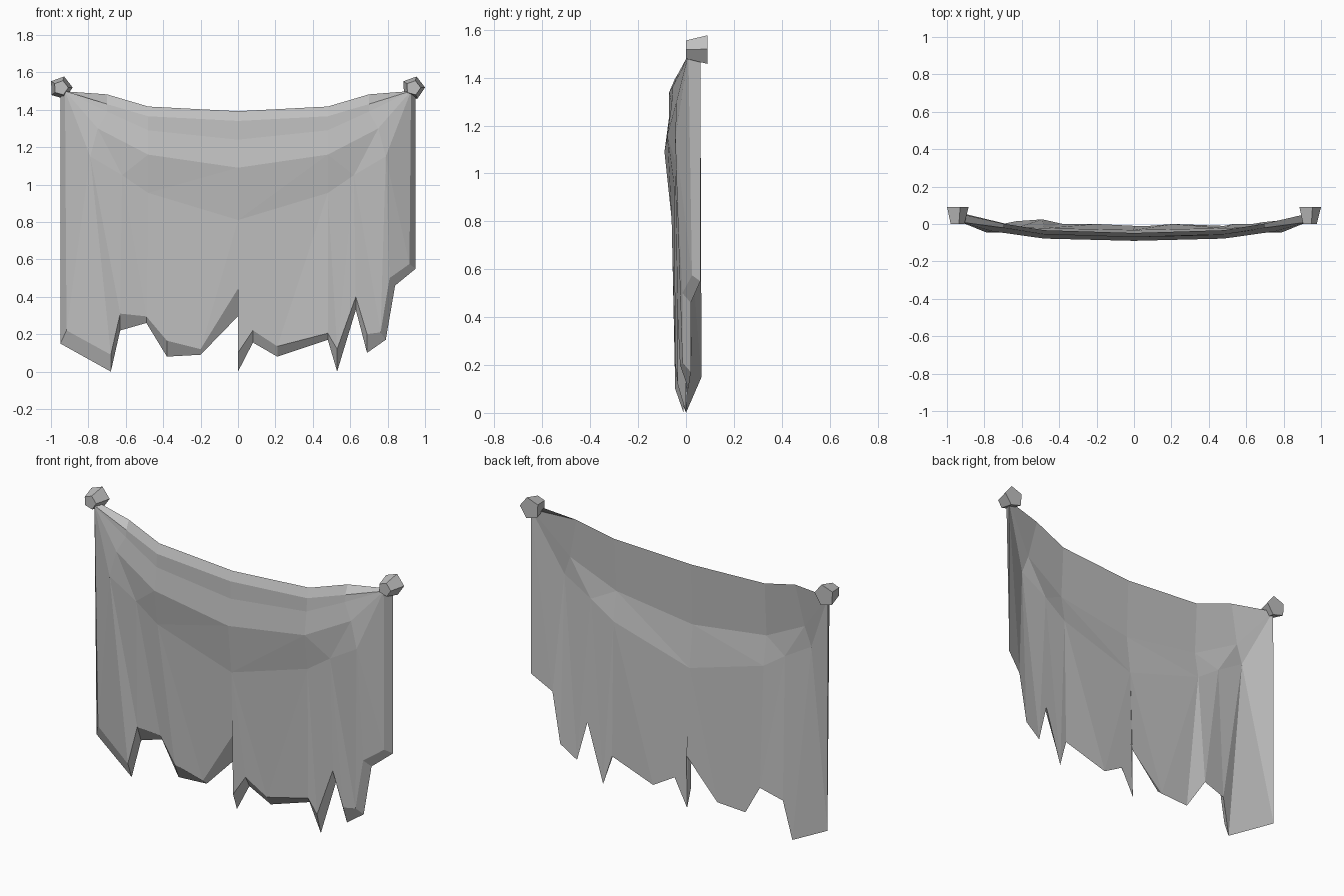
import bpy, bmesh, math
from mathutils import Vector

cube = bpy.data.objects.get("Cube")
if cube:
    bpy.data.objects.remove(cube, do_unlink=True)

grey = bpy.data.materials.new("plain_grey")
grey.use_nodes = True
colour = (0.53, 0.53, 0.53, 1)
grey.diffuse_color = colour
grey.node_tree.nodes["Principled BSDF"].inputs["Base Color"].default_value = colour


def finish(bm, name):
    """Turn a bmesh into a flat shaded object."""
    bmesh.ops.recalc_face_normals(bm, faces=bm.faces)
    mesh = bpy.data.meshes.new(name)
    bm.to_mesh(mesh)
    bm.free()
    mesh.materials.append(grey)
    obj = bpy.data.objects.new(name, mesh)
    bpy.context.collection.objects.link(obj)
    return obj


def mirrored_row(corner, half):
    """Full left-to-right line from a corner and the points of one half."""
    flip = lambda p: (-p[0], p[1], p[2])
    pts = [corner] + half
    left = [flip(p) for p in pts]
    return left + [p for p in reversed(pts) if p[0] > 0]


class Sheet:
    """Collects faces between lines, sharing points that coincide."""

    def __init__(self):
        self.bm = bmesh.new()
        self.known = {}

    def vert(self, p):
        key = tuple(round(c, 4) for c in p)
        if key not in self.known:
            self.known[key] = self.bm.verts.new(key)
        return self.known[key]

    def face(self, *pts):
        verts = list(dict.fromkeys(self.vert(p) for p in pts))
        if len(verts) > 2 and not self.bm.faces.get(verts):
            self.bm.faces.new(verts)

    def strip(self, a, b):
        """Quads between two lines of equal length."""
        for i in range(len(a) - 1):
            self.face(a[i], a[i + 1], b[i + 1], b[i])

    def fan(self, a, b):
        """Triangles between an upper line and a lower line, walking in x."""
        i = j = 0
        while i < len(a) - 1 or j < len(b) - 1:
            up = j == len(b) - 1 or (i < len(a) - 1 and a[i + 1][0] <= b[j + 1][0])
            if up:
                self.face(a[i], a[i + 1], b[j])
                i += 1
            else:
                self.face(a[i], b[j + 1], b[j])
                j += 1


# Sagging folds of the front, all gathered at the two upper corners
front_corner = (.925, .01, 1.5)
back_corner = (.95, .06, 1.5)
folds = [
    [(.7, -.02, 1.43), (.48, -.055, 1.365), (0, -.07, 1.34)],
    [(.7, -.025, 1.39), (.48, -.06, 1.29), (0, -.07, 1.24)],
    [(.75, -.04, 1.3), (.48, -.078, 1.16), (0, -.09, 1.09)],
    [(.79, -.045, 1.15), (.62, -.045, 1.05), (.48, -.05, .955), (0, -.06, .81)],
]
front_rows = [mirrored_row(front_corner, f) for f in folds]

# Back folds follow the front ones; the top hem rises behind the front edge
hem = [(x, y + .022, z + .052) for x, y, z in folds[0]]
back_folds = [[(x, y + .028, z - drop) for x, y, z in f]
              for f, drop in ((folds[2], .05), (folds[3], .01))]
back_rows = [mirrored_row(back_corner, f) for f in [hem] + back_folds]

# Torn lower edge: x, y, z and how far the front edge is lifted above it
tatters = [
    (-.95, .065, .15, .07), (-.68, 0, 0, .09), (-.63, .015, .22, .09),
    (-.49, .025, .26, .035), (-.38, 0, .08, .085), (-.2, 0, .09, .03),
    (.004, -.01, .3, .15), (0, -.01, 0, .1), (.08, -.01, .155, .065),
    (.21, 0, .08, .055), (.48, -.01, .17, .035), (.53, 0, 0, .12),
    (.63, 0, .33, .07), (.69, .01, .1, .1), (.79, .02, .17, .04),
    (.84, .02, .46, .04), (.95, .06, .55, .025),
]


def inset(x):
    return x * .965 if abs(x) > .7 else x


back_bottom = [t[:3] for t in tatters]
front_bottom = [(inset(x), y - .035, z + lift) for x, y, z, lift in tatters]
back_bottom = [back_rows[0][0]] + back_bottom + [back_rows[0][-1]]
front_bottom = [front_rows[0][0]] + front_bottom + [front_rows[0][-1]]

# Hanging cloth: front, back, top hem and bevelled rim
cloth = Sheet()
for rows, bottom in ((front_rows, front_bottom), (back_rows, back_bottom)):
    for upper, lower in zip(rows, rows[1:]):
        if len(upper) == len(lower):
            cloth.strip(upper, lower)
        else:
            cloth.fan(upper, lower)
    cloth.fan(rows[-1], bottom)
cloth.strip(back_rows[0], front_rows[0])
cloth.strip(front_bottom, back_bottom)
finish(cloth.bm, "hanging_cloth")


# Five-sided pegs, wider at the back
def peg(name, x):
    bm = bmesh.new()
    rings = []
    for y, radius in ((0, .04), (.09, .063)):
        ring = []
        for k in range(5):
            a = math.radians(74 + 72 * k)
            ring.append(bm.verts.new(
                Vector((x, y, 1.517)) + radius * Vector((math.cos(a), 0, math.sin(a)))))
        rings.append(ring)
        bm.faces.new(ring)
    for k in range(5):
        n = (k + 1) % 5
        bm.faces.new((rings[0][k], rings[0][n], rings[1][n], rings[1][k]))
    finish(bm, name)


peg("right_peg", -.947)
peg("left_peg", .937)
